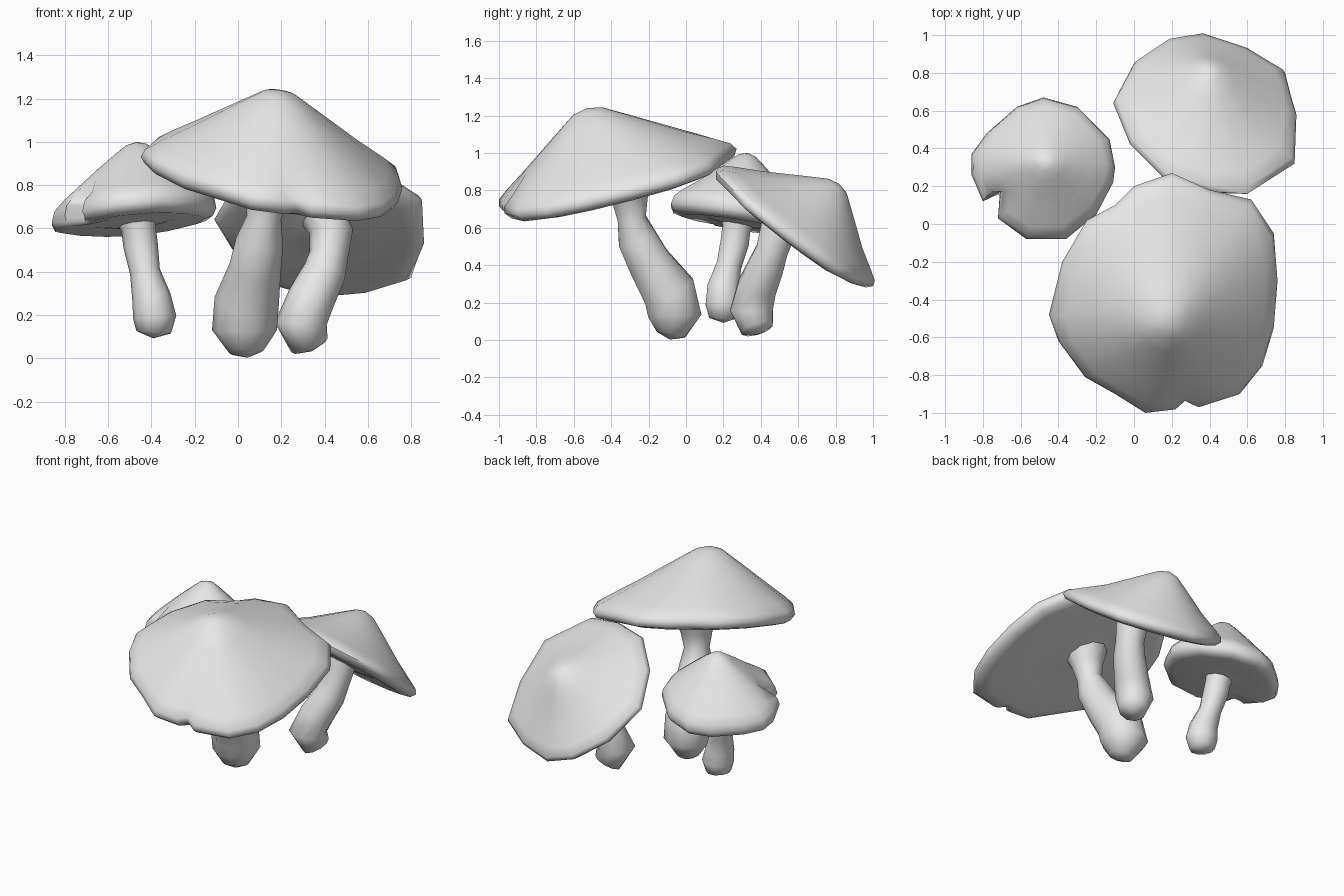
import bpy, bmesh, math
from mathutils import Vector

default_cube = bpy.data.objects.get("Cube")
if default_cube:
    bpy.data.objects.remove(default_cube, do_unlink=True)

# One plain grey for everything
GREY = (0.8, 0.8, 0.8, 1.0)
grey = bpy.data.materials.new("plain grey")
grey.use_nodes = True
grey.diffuse_color = GREY
grey.node_tree.nodes["Principled BSDF"].inputs["Base Color"].default_value = GREY


def skin(name, rings, first_tip, last_tip):
    """Join closed rings of points into one solid, ending in a tip at each end."""
    bm = bmesh.new()
    loops = [[bm.verts.new(p) for p in ring] for ring in rings]
    count = len(loops[0])
    for lower, upper in zip(loops, loops[1:]):
        for i in range(count):
            j = (i + 1) % count
            bm.faces.new((lower[i], lower[j], upper[j], upper[i]))
    for loop, tip in ((loops[0], first_tip), (loops[-1], last_tip)):
        centre = bm.verts.new(tip)
        for i in range(count):
            bm.faces.new((loop[i], loop[(i + 1) % count], centre))
    bmesh.ops.recalc_face_normals(bm, faces=bm.faces[:])
    mesh = bpy.data.meshes.new(name)
    bm.to_mesh(mesh)
    bm.free()
    mesh.materials.append(grey)
    obj = bpy.data.objects.new(name, mesh)
    bpy.context.collection.objects.link(obj)
    bpy.ops.object.select_all(action="DESELECT")
    obj.select_set(True)
    bpy.context.view_layer.objects.active = obj
    bpy.ops.object.shade_smooth_by_angle(angle=math.radians(65))
    return obj


# Cap section: (share of the way out to the rim, share of the crown height)
CAP_SECTION = [(.14, .95), (.3, .8), (.5, .61), (.72, .4), (.9, .2), (.98, .09),
               (1, 0), (.97, -.09), (.88, -.13), (.55, -.09), (.2, -.15)]


def relax(spokes):
    """Even out a ring of spokes so rim notches fade toward the crown."""
    count = len(spokes)
    return [(spokes[i - 1] + spokes[i] * 2 + spokes[(i + 1) % count]) / 4
            for i in range(count)]


def cap(name, centre, apex, slope, fullness, outline):
    """Wavy cap: the rim follows an outline lying on a sloping plane."""
    centre, rise = Vector(centre), Vector(apex) - Vector(centre)
    spokes = []
    for x, y in outline:
        dx, dy = x - centre.x, y - centre.y
        spokes.append(Vector((dx, dy, dx * slope[0] + dy * slope[1])))
    even = relax(relax(spokes))
    rings = []
    for out, up in CAP_SECTION:
        fade = min(1, (1 - out) * 4)
        height = up ** fullness if up > 0 else up
        rings.append([centre + rim.lerp(soft, fade) * out + rise * height
                      for rim, soft in zip(spokes, even)])
    return skin(name, rings, Vector(apex), centre - rise * 0.17)


def stem(name, path, sides=10):
    """Bent stem: rings stand square to a path of (x, y, z, radius)."""
    points = [Vector(p[:3]) for p in path]
    rings = []
    for i, (point, row) in enumerate(zip(points, path)):
        ahead = points[min(i + 1, len(points) - 1)]
        behind = points[max(i - 1, 0)]
        turn = Vector((0, 0, 1)).rotation_difference(ahead - behind)
        ring = []
        for k in range(sides):
            angle = math.tau * k / sides
            arm = Vector((math.cos(angle), math.sin(angle), 0)) * row[3]
            ring.append(point + turn @ arm)
        rings.append(ring)
    foot = points[0] - (points[1] - points[0]).normalized() * path[0][3] * 0.35
    return skin(name, rings, foot, points[-1])


# Large front mushroom, leaning forward
cap("large_cap", (.16, -.36, .865), (.19, -.53, 1.24), (-.16, .26), 1,
    [(.76, -.3), (.74, -.05), (.62, .13), (.4, .18), (.2, .27), (0, .2),
     (-.1, .1), (-.25, .02), (-.38, -.2), (-.45, -.48), (-.4, -.62),
     (-.26, -.81), (-.1, -.9), (.06, -1), (.22, -.98), (.27, -.93),
     (.34, -.97), (.56, -.9), (.68, -.75), (.74, -.55)])
stem("large_stem",
     [(.04, -.08, .03, .08), (.03, -.06, .13, .15), (.04, -.09, .26, .15),
      (.08, -.2, .42, .12), (.1, -.26, .54, .11), (.12, -.29, .65, .08),
      (.13, -.3, .75, .1), (.14, -.31, .85, .14)])

# Medium back mushroom, tipped strongly backward
cap("medium_cap", (.37, .58, .61), (.4, .82, .835), (-.16, -.77), 1,
    [(.85, .32), (.86, .58), (.83, .68), (.8, .8), (.6, .92), (.36, 1),
     (.18, .97), (0, .85), (-.11, .64), (-.02, .42), (.16, .24), (.4, .17),
     (.6, .16)])
stem("medium_stem",
     [(.33, .38, .06, .09), (.29, .35, .16, .12), (.34, .38, .28, .11),
      (.4, .43, .4, .1), (.42, .46, .48, .09), (.43, .49, .58, .1),
      (.41, .52, .65, .12)])

# Small side mushroom, almost upright
cap("small_cap", (-.48, .29, .66), (-.47, .33, 1), (.09, -.16), .82,
    [(-.11, .22), (-.1, .3), (-.13, .45), (-.3, .62), (-.48, .67), (-.62, .62),
     (-.78, .48), (-.86, .37), (-.86, .26), (-.8, .12), (-.71, .17),
     (-.72, .03), (-.57, -.08), (-.36, -.08), (-.2, .05)])
stem("small_stem",
     [(-.39, .2, .12, .08), (-.385, .2, .19, .1), (-.4, .2, .28, .09),
      (-.43, .23, .4, .07), (-.45, .26, .52, .08), (-.46, .27, .6, .08),
      (-.47, .28, .65, .1)])
